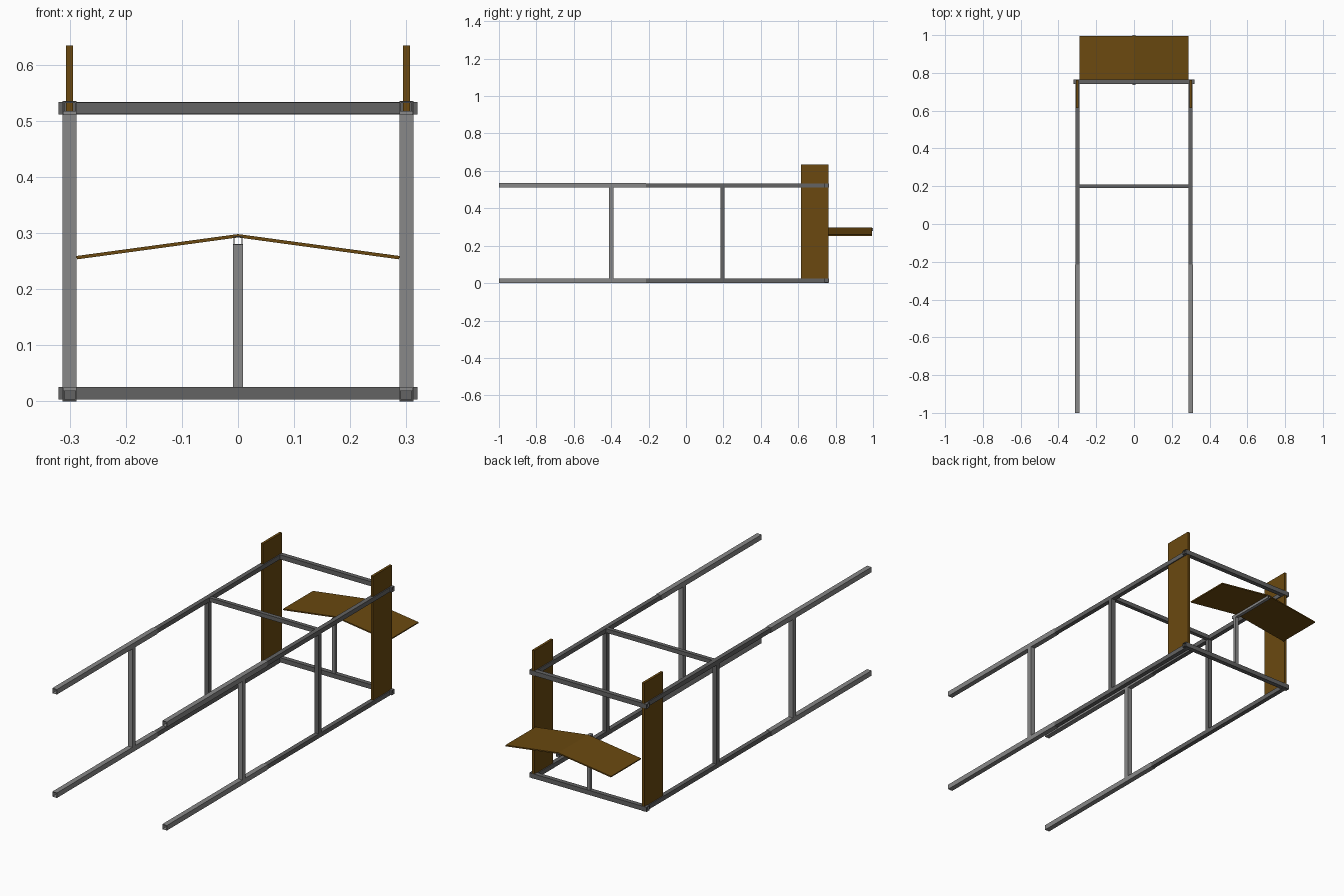
import bpy, bmesh
from mathutils import Vector

if "Cube" in bpy.data.objects:
    bpy.data.objects.remove(bpy.data.objects["Cube"])


def material(name, rgb):
    m = bpy.data.materials.new(name)
    m.diffuse_color = (*rgb, 1)
    m.use_nodes = True
    m.node_tree.nodes["Principled BSDF"].inputs["Base Color"].default_value = m.diffuse_color
    return m


LIGHT = material("light steel", (0.25, 0.25, 0.25))
DARK = material("dark steel", (0.125, 0.125, 0.125))
WOOD = material("brown wood", (0.145, 0.066, 0.005))


def finish(name, bm, mat):
    bmesh.ops.recalc_face_normals(bm, faces=bm.faces)
    me = bpy.data.meshes.new(name)
    bm.to_mesh(me)
    bm.free()
    me.materials.append(mat)
    ob = bpy.data.objects.new(name, me)
    bpy.context.collection.objects.link(ob)
    return ob


def tube(name, a, b, size, mat, wall=0.0015):
    """Open-ended square tube from a to b, parallel to an axis."""
    a, b = Vector(a), Vector(b)
    d = (b - a).normalized()
    u = Vector((0, 0, 1)) if abs(d.z) < 0.5 else Vector((1, 0, 0))
    v = d.cross(u)
    bm = bmesh.new()
    loops = []
    for p, r in ((a, size / 2), (b, size / 2), (b, size / 2 - wall), (a, size / 2 - wall)):
        loops.append([bm.verts.new(p + u * r * i + v * r * j)
                      for i, j in ((-1, -1), (1, -1), (1, 1), (-1, 1))])
    for k in range(4):
        p, q = loops[k], loops[(k + 1) % 4]
        for i in range(4):
            j = (i + 1) % 4
            bm.faces.new((p[i], p[j], q[j], q[i]))
    return finish(name, bm, mat)


def prism(name, profile, y0, y1, mat):
    """Extrude an (x, z) profile along y."""
    bm = bmesh.new()
    f = bm.faces.new([bm.verts.new((x, y0, z)) for x, z in profile])
    new = bmesh.ops.extrude_face_region(bm, geom=[f])["geom"]
    bmesh.ops.translate(bm, vec=(0, y1 - y0, 0),
                        verts=[e for e in new if isinstance(e, bmesh.types.BMVert)])
    return finish(name, bm, mat)


X, LOW, HIGH = 0.3, 0.0125, 0.5225
BACK = 0.7525

for side, s in (("left", -1), ("right", 1)):
    x = s * X
    # telescoping side rails
    for level, z in (("lower", LOW), ("upper", HIGH)):
        tube(f"{level}_{side}_outer_rail", (x, -1, z), (x, -0.215, z), 0.025, LIGHT)
        tube(f"{level}_{side}_inner_rail", (x, -0.225, z), (x, 0.762, z), 0.022, DARK)
    # uprights
    tube(f"{side}_front_post", (x, -0.4, 0.018), (x, -0.4, 0.517), 0.025, LIGHT)
    tube(f"{side}_middle_post", (x, 0.195, 0.02), (x, 0.195, 0.515), 0.022, DARK)
    # wooden side boards
    prism(f"{side}_side_board",
          [(x - 0.0062, 0.018), (x + 0.0062, 0.018), (x + 0.0062, 0.634), (x - 0.0062, 0.634)],
          0.615, 0.762, WOOD)
    # sloping half of the rear shelf
    prism(f"{side}_shelf_panel",
          [(0, 0.292), (0, 0.298), (s * 0.288, 0.259), (s * 0.287, 0.253)],
          0.762, 0.995, WOOD)

# cross bars
for level, z in (("lower", 0.0145), ("upper", 0.522)):
    tube(f"{level}_back_crossbar", (-0.32, BACK, z), (0.32, BACK, z), 0.0225, DARK)
tube("middle_crossbar", (-0.29, 0.2, HIGH), (0.29, 0.2, HIGH), 0.02, DARK)

# shelf support
tube("shelf_post", (0, BACK, 0.025), (0, BACK, 0.28), 0.017, LIGHT)
tube("shelf_beam", (0, 0.735, 0.2865), (0, 1.0, 0.2865), 0.016, LIGHT)
